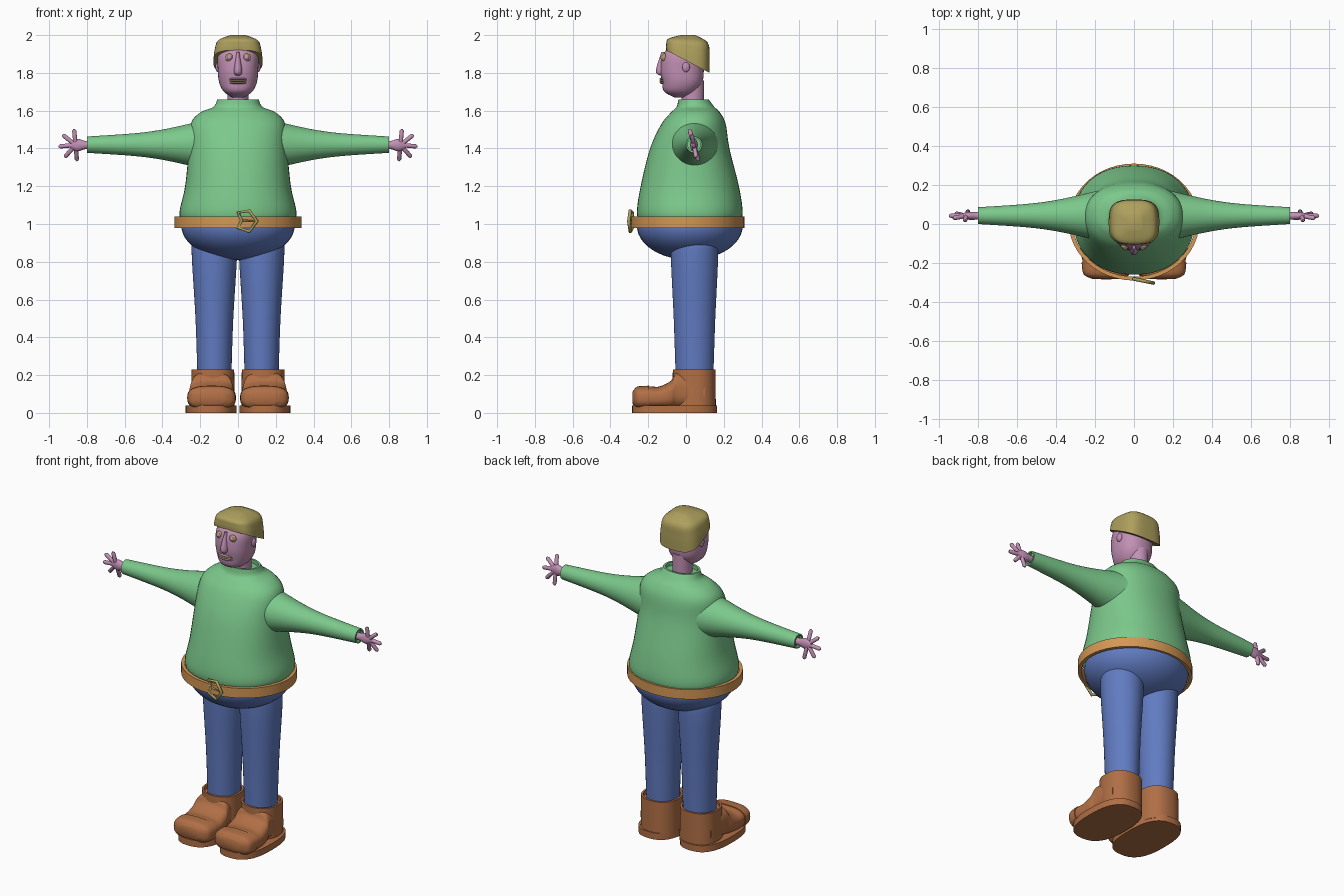
import bpy, bmesh, math
from mathutils import Vector

cube = bpy.data.objects.get("Cube")
if cube:
    bpy.data.objects.remove(cube)


def material(name, *colour):
    made = bpy.data.materials.new(name)
    made.use_nodes = True
    made.diffuse_color = (*colour, 1)
    shader = made.node_tree.nodes["Principled BSDF"]
    shader.inputs["Base Color"].default_value = made.diffuse_color
    return made


GREEN = material("sweater green", .2, .58, .26)
BLUE = material("trouser blue", .12, .2, .54)
BROWN = material("boot brown", .44, .16, .06)
TAN = material("belt tan", .66, .31, .09)
SKIN = material("skin pink", .54, .28, .46)
GOLD = material("hair gold", .42, .35, .11)


def finish(name, bm, mat):
    """Turn a bmesh into a named, coloured object with smooth shading."""
    bmesh.ops.remove_doubles(bm, verts=bm.verts, dist=.0001)
    bmesh.ops.recalc_face_normals(bm, faces=bm.faces)
    mesh = bpy.data.meshes.new(name)
    bm.to_mesh(mesh)
    bm.free()
    mesh.materials.append(mat)
    obj = bpy.data.objects.new(name, mesh)
    bpy.context.collection.objects.link(obj)
    bpy.ops.object.select_all(action="DESELECT")
    obj.select_set(True)
    bpy.context.view_layer.objects.active = obj
    bpy.ops.object.shade_smooth_by_angle(angle=math.radians(50))


def interpolate(keys, steps):
    """Pass a smooth spline through the key sections."""
    padded = [keys[0], *keys, keys[-1]]
    result = []
    for before, start, end, after in zip(padded, padded[1:], padded[2:], padded[3:]):
        leave, arrive = (end - before) / 2, (after - start) / 2
        for step in range(steps):
            t = step / steps
            ease = t * t * (3 - 2 * t)
            result.append(start.lerp(end, ease) + leave * t * (1 - t) ** 2 - arrive * t * t * (1 - t))
    return result + [keys[-1]]


def loft(name, mat, sections, axis="z", centre=(0, 0), side=1, power=2, steps=5, hollow=0, caps=True):
    """Skin rounded sections: position, half width, half depth, shift, tilt."""
    keys = [Vector((*section, 0, 0)[:5]) for section in sections]
    rings = interpolate(keys, steps)
    if hollow:
        # Turn the open end inwards to give it a rim
        wall = Vector((0, hollow, hollow, 0, 0))
        depth = (rings[-1] - rings[0]).normalized()[0] * hollow * 2
        rings.append(rings[-1] - wall)
        rings.append(rings[-1] - Vector((depth, 0, 0, 0, 0)))
    bm = bmesh.new()
    count = 48
    loops = []
    for position, width, depth, shift, tilt in rings:
        loop = []
        for i in range(count):
            angle = math.tau * i / count
            c, s = (math.copysign(abs(f) ** (2 / power), f) for f in (math.cos(angle), math.sin(angle)))
            u = centre[0] + width * c
            v = centre[1] + shift + depth * s
            p = position + tilt * s
            x, y, z = {"x": (p, u, v), "y": (u, p, v), "z": (u, v, p)}[axis]
            loop.append(bm.verts.new((x * side, y, z)))
        loops.append(loop)
    for lower, upper in zip(loops, loops[1:]):
        for i in range(count):
            bm.faces.new((lower[i - 1], lower[i], upper[i], upper[i - 1]))
    if caps:
        bm.faces.new(loops[0])
        bm.faces.new(loops[-1])
    finish(name, bm, mat)


def ball(name, mat, centre, size):
    bm = bmesh.new()
    bmesh.ops.create_uvsphere(bm, u_segments=40, v_segments=24, radius=1)
    bmesh.ops.scale(bm, vec=size, verts=bm.verts)
    bmesh.ops.translate(bm, vec=centre, verts=bm.verts)
    finish(name, bm, mat)


def tube(name, mat, points, radius, closed=False):
    """Sweep a round bar along points; open bars taper at the tip."""
    curve = bpy.data.curves.new(name, "CURVE")
    curve.dimensions = "3D"
    curve.bevel_depth = radius
    curve.use_fill_caps = True
    spline = curve.splines.new("POLY")
    spline.points.add(len(points) - 1)
    spline.use_cyclic_u = closed
    for point, position in zip(spline.points, points):
        point.co = (*position, 1)
    if not closed:
        spline.points[-1].radius = .4
    curve.materials.append(mat)
    bpy.context.collection.objects.link(bpy.data.objects.new(name, curve))


# Sweater: hem, belly, chest, shoulders and open collar
loft("sweater_body", GREEN, [
    (1, .29, .26), (1.06, .31, .28), (1.2, .28, .26), (1.4, .26, .21), (1.53, .25, .17, .02),
    (1.59, .2, .13, .03), (1.62, .13, .1, .03), (1.66, .11, .08, .02),
], centre=(0, .02), power=2.2, hollow=.012)

# Trouser seat, a bowl under the belt
ball("trouser_seat", BLUE, (0, .02, .99), (.3, .28, .18))

# Belt band, standing slightly clear of the body
low, high, thick = .98, 1.04, .02
corners = [(low, thick), (high, thick), (high, 0), (low, 0), (low, thick)]
loft("belt", TAN, [(z, .315 + grow, .28 + grow) for z, grow in corners],
     centre=(0, .01), steps=1, caps=False)

# Pointed buckle frame, swung outwards to the left, and its prong
frame = [(0, 1.06), (.06, 1.07), (.1, 1.015), (.06, .96), (0, .98), (.02, 1.02)]
bars = [Vector((x, -.283 - x / 5, z)) for x, z in frame]
tube("belt_buckle", GOLD, bars, .009, closed=True)
tube("buckle_prong", GOLD, [bars[-1], bars[2]], .006)

for side, label in ((1, "left"), (-1, "right")):
    # Sleeve narrowing to an open cuff
    sleeve = [(.18, .13), (.26, .11), (.4, .08), (.55, .06), (.8, .043)]
    loft(f"{label}_sleeve", GREEN, [(x, r, r) for x, r in sleeve],
         axis="x", centre=(.043, 1.42), side=side, hollow=.009)

    # Wrist and palm
    loft(f"{label}_palm", SKIN, [(.76, .02, .02), (.81, .02, .022), (.85, .02, .033), (.89, .01, .015)],
         axis="x", centre=(.042, 1.418), side=side)

    # Five fingers fanned evenly from up to down
    for i in range(5):
        angle = math.radians(85 - 45 * i)
        base = Vector((.86, .042, 1.418))
        tip = base + Vector((.09 * math.cos(angle), .012 * (i - 2), .085 * math.sin(angle)))
        for point in (base, tip):
            point.x *= side
        tube(f"{label}_finger_{i + 1}", SKIN, [base, base.lerp(tip, .9), tip], .0115)

    # Trouser leg, rounded off inside the seat
    loft(f"{label}_leg", BLUE, [(.2, .09, .1), (.5, .1, .11), (.84, .12, .125), (.9, .11, .11), (.93, .06, .06)],
         centre=(.125, .045), side=side)

    # Boot shaft with a rim
    loft(f"{label}_boot_shaft", BROWN, [(.02, .115, .115), (.23, .113, .113)],
         centre=(.133, .043), side=side, power=2.3, hollow=.012)

    # Boot foot rising to the shaft, with a raised toe cap
    foot = [(-.275, .07, .03), (-.25, .115, .055), (-.19, .125, .06), (-.14, .125, .06),
            (-.08, .12, .075, .015), (-.04, .11, .1, .04), (.1, .1, .08, .02)]
    loft(f"{label}_boot_foot", BROWN, foot, axis="y", centre=(.14, .08), side=side, power=2.8)
    toe = [(y - .007, width + .004, height + .004) for y, width, height in foot[:3]]
    loft(f"{label}_toe_cap", BROWN, toe, axis="y", centre=(.14, .08), side=side, power=2.8)

    # Flat sole
    loft(f"{label}_boot_sole", BROWN, [(0, .135, .225), (.04, .135, .225)],
         centre=(.142, -.06), side=side, power=2.6, steps=1)

    # Ear, and an eye sitting in a gold rim
    ball(f"{label}_ear", SKIN, (side * .107, 0, 1.83), (.012, .02, .026))
    ball(f"{label}_eye_rim", GOLD, (side * .045, -.115, 1.88), (.022, .014, .022))
    ball(f"{label}_eye", SKIN, (side * .045, -.12, 1.88), (.014, .015, .014))

# Neck and head
loft("neck", SKIN, [(1.6, .055, .06), (1.76, .055, .06)], centre=(0, .035))
loft("head", SKIN, [
    (1.67, .03, .04, -.02), (1.7, .075, .085, -.03), (1.75, .1, .107, -.02),
    (1.82, .107, .115, -.02), (1.9, .105, .11, -.01), (1.97, .06, .06),
], power=2.3)

# Nose, widening down to its tip
loft("nose", SKIN, [(1.91, .008, .02, .02), (1.81, .022, .03), (1.785, .01, .015, .01)], centre=(0, -.13))

# Lips with a gold line between them
for name, z, mat in (("upper_lip", 1.768, SKIN), ("mouth_line", 1.758, GOLD), ("lower_lip", 1.748, SKIN)):
    ball(name, mat, (0, -.122, z), (.046, .018, .007))

# Cropped cap of hair, hanging lower at the back
loft("hair", GOLD, [
    (1.86, .13, .115, 0, -.06), (1.92, .123, .115, 0, -.03), (1.97, .105, .105, 0, -.01), (2, .04, .04),
], centre=(0, .01), power=3.2)
